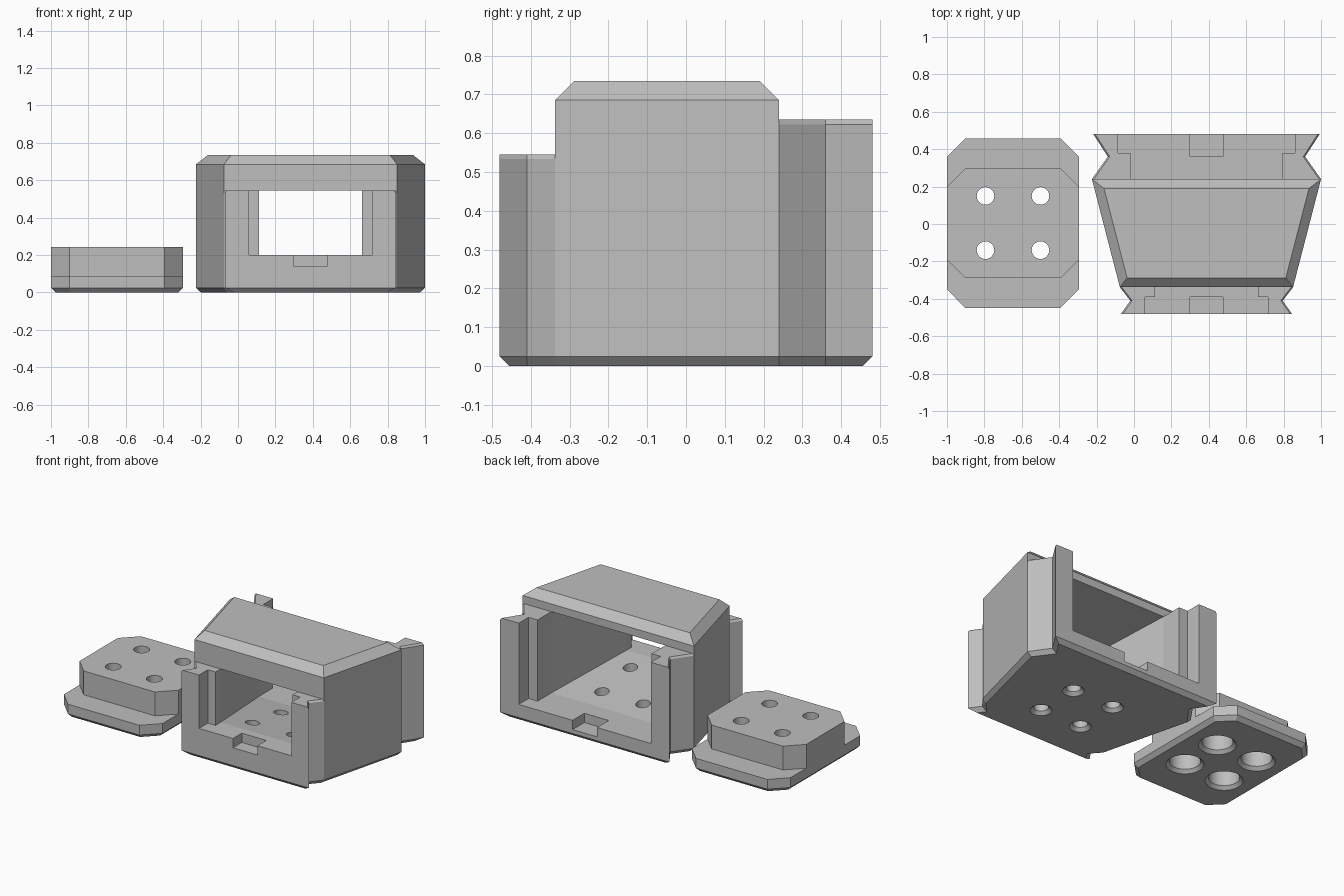
import bpy, bmesh, math
from mathutils import Vector

if "Cube" in bpy.data.objects:
    bpy.data.objects.remove(bpy.data.objects["Cube"])

grey = bpy.data.materials.new("light_grey")
grey.diffuse_color = (0.52, 0.52, 0.52, 1)
grey.use_nodes = True
grey.node_tree.nodes["Principled BSDF"].inputs["Base Color"].default_value = grey.diffuse_color
CX = 0.3875          # centre line of the housing
TAU = math.tau


def loft(name, rings):
    """Closed solid through equal-length rings of 3D points."""
    bm = bmesh.new()
    loops = [[bm.verts.new(p) for p in r] for r in rings]
    n = len(rings[0])
    for a, b in zip(loops, loops[1:]):
        for i in range(n):
            j = (i + 1) % n
            bm.faces.new((a[i], a[j], b[j], b[i]))
    bm.faces.new(loops[0][::-1])
    bm.faces.new(loops[-1])
    bmesh.ops.recalc_face_normals(bm, faces=bm.faces)
    me = bpy.data.meshes.new(name)
    bm.to_mesh(me)
    bm.free()
    me.materials.append(grey)
    ob = bpy.data.objects.new(name, me)
    bpy.context.collection.objects.link(ob)
    return ob


def at(ring, z):
    return [(p[0], p[1], z) for p in ring]


def inset(ring, d):
    """Mitred inward offset of a counter-clockwise outline."""
    out = []
    for i, p in enumerate(ring):
        p, a, b = Vector(p), Vector(ring[i - 1]), Vector(ring[(i + 1) % len(ring)])
        e, f = (p - a).normalized(), (b - p).normalized()
        n, m = Vector((e.y, -e.x)), Vector((f.y, -f.x))
        out.append(tuple(p - (n + m) * d / (1 + n.dot(m))))
    return out


def mirrored(half):
    """Half outline (offset, y) to a full loop about the centre line."""
    return [(CX + x, y) for x, y in half] + [(CX - x, y) for x, y in half[::-1]]


def octagon(cx, cy, hx, hy, c):
    return [(cx + x, cy + y) for x, y in (
        (hx - c, -hy), (hx, c - hy), (hx, hy - c), (hx - c, hy),
        (c - hx, hy), (-hx, hy - c), (-hx, c - hy), (c - hx, -hy))]


def cut(ob, cutter):
    cutter.hide_render = True
    mod = ob.modifiers.new("cut", 'BOOLEAN')
    mod.operation = 'DIFFERENCE'
    mod.solver = 'EXACT'
    mod.object = cutter
    bpy.context.view_layer.objects.active = ob
    bpy.ops.object.modifier_apply(modifier=mod.name)
    bpy.data.objects.remove(cutter)


def drill(ob, cx, cy, profile):
    """Four round holes in a square pattern, profile = (radius, z)."""
    for sx in (-1, 1):
        for sy in (-1, 1):
            x, y = cx + sx * 0.147, cy + sy * 0.145
            cut(ob, loft("hole_cutter", [
                [(x + r * math.cos(k * TAU / 32), y + r * math.sin(k * TAU / 32), z)
                 for k in range(32)] for r, z in profile]))


# Housing outline: front flange, notch, body, notch, back flange
half = [(0.457, -0.48), (0.4075, -0.41), (0.463, -0.338),
        (0.6125, 0.24), (0.5275, 0.36), (0.605, 0.48)]
outline = mirrored(half)
bottom = inset(outline, 0.025)
for i in (2, 3, 8, 9):                     # keep the joints between parts flat
    bottom[i] = (bottom[i][0], outline[i][1])
lip = mirrored([(x - 0.01, y) for x, y in half])


def pick(ring, ids):
    return [ring[i] for i in ids]


# Housing body with chamfered roof
mid = (2, 3, 8, 9)
body = pick(outline, mid)
housing = loft("housing", [at(pick(bottom, mid), 0), at(body, 0.025),
                           at(body, 0.685), at(inset(body, 0.05), 0.735)])

# Tapered tunnel through the body
FLOOR_F, FLOOR_B, TOP_F, TOP_B = 0.20, 0.11, 0.545, 0.635


def tunnel_ring(t):
    y = -0.338 + t * 0.578
    w = 0.275 + t * (0.4075 - 0.275)
    lo = FLOOR_F + t * (FLOOR_B - FLOOR_F)
    hi = TOP_F + t * (TOP_B - TOP_F)
    return [(CX - w, y, lo), (CX + w, y, lo), (CX + w, y, hi), (CX - w, y, hi)]


cut(housing, loft("tunnel_cutter", [tunnel_ring(-0.02), tunnel_ring(1.02)]))
drill(housing, CX, -0.05, [(0.073, -0.01), (0.043, 0.02), (0.043, 0.3)])

# Notched flanges with a stepped panel slot and a latch notch in the sill
for name, ids, top, floor, slot, latch in (
        ("front_flange", (0, 1, 2, 9, 10, 11), TOP_F, FLOOR_F,
         [(0.33, -0.6), (0.33, -0.39), (0.275, -0.39), (0.275, -0.25)], (-0.6, -0.39)),
        ("back_flange", (3, 4, 5, 6, 7, 8), TOP_B, FLOOR_B,
         [(0.4075, 0.15), (0.4075, 0.38), (0.472, 0.38), (0.472, 0.6)], (0.36, 0.6))):
    ring = pick(outline, ids)
    flange = loft(name, [at(pick(bottom, ids), 0), at(ring, 0.025),
                         at(ring, top - 0.012), at(pick(lip, ids), top)])
    plan = mirrored(slot)
    cut(flange, loft("slot_cutter", [at(plan, floor), at(plan, 1)]))
    box = mirrored([(0.0875, y) for y in latch])
    cut(flange, loft("latch_cutter", [at(box, floor - 0.06), at(box, floor + 0.1)]))

# Separate mounting plate: wide base and raised block, counterbored from below
PX, PY = -0.647, 0.005
bore = [(0.12, -0.01), (0.09, 0.02), (0.09, 0.15), (0.047, 0.15), (0.047, 0.3)]
base = octagon(PX, PY, 0.353, 0.453, 0.098)
plate_base = loft("plate_base", [at(inset(base, 0.025), 0), at(base, 0.025), at(base, 0.088)])
block = octagon(PX, PY, 0.353, 0.293, 0.098)
plate_block = loft("plate_block", [at(block, 0.088), at(block, 0.242)])
for part in (plate_base, plate_block):
    drill(part, PX, PY, bore)

# Smooth the round holes, keep all other edges sharp
for ob in bpy.context.collection.objects:
    ob.select_set(True)
bpy.context.view_layer.objects.active = housing
bpy.ops.object.shade_smooth_by_angle(angle=math.radians(20))
